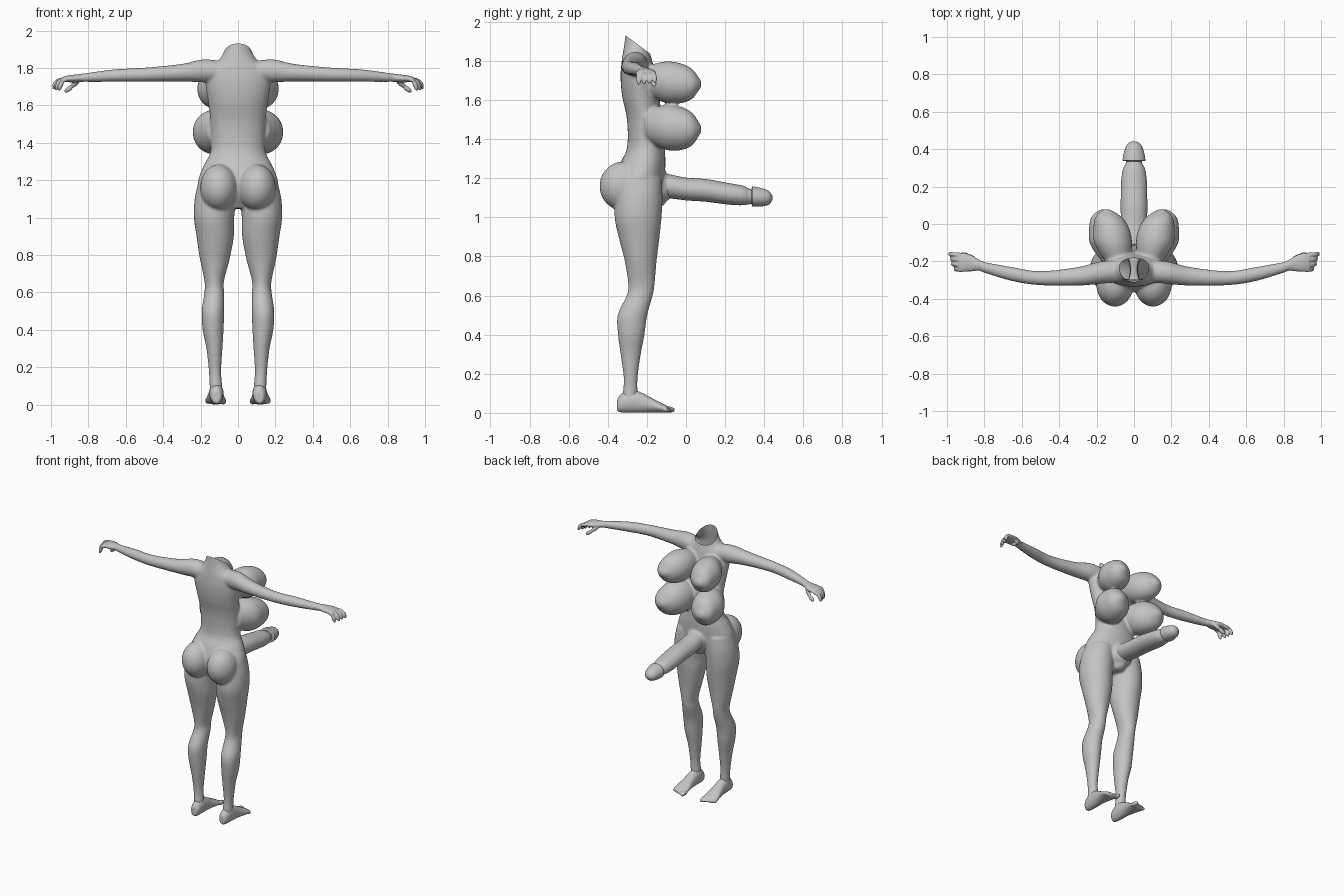
import bpy, bmesh, math
from mathutils import Vector, Matrix

cube = bpy.data.objects.get("Cube")
if cube:
    bpy.data.objects.remove(cube, do_unlink=True)

grey = bpy.data.materials.new("plain grey")
grey.use_nodes = True
GREY = (0.55, 0.55, 0.55, 1)
grey.diffuse_color = GREY
grey.node_tree.nodes["Principled BSDF"].inputs["Base Color"].default_value = GREY


def refine(rings, steps=4):
    """Smoothly interpolate between the rings of a profile."""
    v = [Vector(r) for r in rings]
    v = [v[0]] + v + [v[-1]]
    out = []
    for p, a, b, q in zip(v, v[1:], v[2:], v[3:]):
        for i in range(steps):
            t = i / steps
            out.append(a + (b - p) * (t / 2) + (p * 2 - a * 5 + b * 4 - q) * (t * t / 2)
                       + (a * 3 - p - b * 3 + q) * (t ** 3 / 2))
    return out + [v[-1]]


def loft(bm, axis, rings, sides=32):
    """Rings are (position on axis, two centre coordinates, two radii)."""
    others = [i for i in range(3) if i != axis]
    loops = []
    for pos, c, d, a, b in refine(rings):
        loop = []
        for k in range(sides):
            ang = math.tau * k / sides
            co = Vector((0, 0, 0))
            co[axis] = pos
            co[others[0]] = c + a * math.cos(ang)
            co[others[1]] = d + b * math.sin(ang)
            loop.append(bm.verts.new(co))
        loops.append(loop)
    for lo, hi in zip(loops, loops[1:]):
        for k in range(sides):
            n = (k + 1) % sides
            bm.faces.new((lo[k], lo[n], hi[n], hi[k]))
    bm.faces.new(loops[0][::-1])
    bm.faces.new(loops[-1])


def blob(bm, centre, radii):
    m = Matrix.Translation(centre) @ Matrix.Diagonal((*radii, 1))
    bmesh.ops.create_icosphere(bm, subdivisions=4, radius=1, matrix=m)


def digit(bm, points, r):
    """A finger or toe made of overlapping rounded segments."""
    for p, q in zip(points, points[1:]):
        p, q = Vector(p), Vector(q)
        turn = (q - p).to_track_quat("Z", "Y").to_matrix().to_4x4()
        size = Matrix.Diagonal((r, r, (q - p).length / 2 + r * 0.8, 1))
        bmesh.ops.create_icosphere(bm, subdivisions=3, radius=1,
                                   matrix=Matrix.Translation((p + q) / 2) @ turn @ size)


def mirror(bm):
    geo = bmesh.ops.duplicate(bm, geom=bm.verts[:] + bm.edges[:] + bm.faces[:])["geom"]
    verts = [g for g in geo if isinstance(g, bmesh.types.BMVert)]
    bmesh.ops.scale(bm, vec=(-1, 1, 1), verts=verts)


def finish(name, bm, voxel=0, smooth=0):
    """Make the object; optionally fuse its volumes and soften the joins."""
    bmesh.ops.recalc_face_normals(bm, faces=bm.faces[:])
    mesh = bpy.data.meshes.new(name)
    bm.to_mesh(mesh)
    bm.free()
    obj = bpy.data.objects.new(name, mesh)
    bpy.context.collection.objects.link(obj)
    if voxel:
        fuse = obj.modifiers.new("fuse", "REMESH")
        fuse.mode = "VOXEL"
        fuse.voxel_size = voxel
        soft = obj.modifiers.new("soften", "SMOOTH")
        soft.factor = 0.5
        soft.iterations = smooth
        bpy.context.view_layer.update()
        graph = bpy.context.evaluated_depsgraph_get()
        obj.data = bpy.data.meshes.new_from_object(obj.evaluated_get(graph))
        obj.modifiers.clear()
    obj.data.materials.clear()
    obj.data.materials.append(grey)
    for p in obj.data.polygons:
        p.use_smooth = True
    return obj


# Body: paired limbs and chest first, then the central torso
bm = bmesh.new()
loft(bm, 2, [(1.2, .11, -.235, .1, .11), (1.1, .122, -.24, .11, .12),
             (1, .128, -.245, .108, .12), (.9, .122, -.24, .1, .105),
             (.78, .124, -.232, .08, .082), (.66, .127, -.228, .052, .068),
             (.6, .127, -.237, .053, .067), (.5, .134, -.274, .06, .076),
             (.4, .133, -.28, .056, .068), (.3, .126, -.283, .043, .052),
             (.18, .123, -.283, .033, .036), (.1, .118, -.285, .034, .038),
             (.04, .117, -.285, .034, .04)])
loft(bm, 0, [(.06, -.25, 1.78, .06, .05), (.18, -.26, 1.785, .06, .062),
             (.3, -.28, 1.775, .05, .047), (.5, -.29, 1.765, .038, .037),
             (.65, -.268, 1.76, .038, .034), (.8, -.232, 1.75, .029, .025),
             (.83, -.22, 1.748, .028, .022)])
for z, x, s in ((1.686, 0, 1), (1.455, .015, 1.09)):
    loft(bm, 1, [(-.21, .085 + x, z + .015, .06 * s, .07 * s),
                 (-.11, .11 + x, z + .006, .1 * s, .105 * s),
                 (-.03, .12 + x, z, .097 * s, .103 * s),
                 (.03, .134 + x, z - .004, .076 * s, .078 * s),
                 (.063, .143 + x, z - .004, .042 * s, .036 * s),
                 (.078, .146 + x, z - .004, .018, .015)])
blob(bm, (.102, -.322, 1.16), (.1, .12, .125))
mirror(bm)
loft(bm, 2, [(1.05, 0, -.23, .1, .08), (1.12, 0, -.238, .205, .115),
             (1.2, 0, -.235, .213, .125), (1.28, 0, -.22, .183, .115),
             (1.36, 0, -.205, .146, .096), (1.5, 0, -.212, .147, .09),
             (1.62, 0, -.232, .16, .095), (1.72, 0, -.245, .175, .09),
             (1.79, 0, -.25, .165, .08), (1.84, 0, -.253, .105, .07),
             (1.89, 0, -.25, .075, .065), (1.95, 0, -.245, .068, .063),
             (2.02, 0, -.24, .066, .062)])
blob(bm, (0, -.14, 1.155), (.08, .08, .085))
blob(bm, (0, -.16, 1.09), (.045, .06, .045))
body = finish("body", bm, .007, 12)

# Slanted open neck
bm = bmesh.new()
bm.from_mesh(body.data)
faces = [f for f in bm.faces for c in [f.calc_center_median()]
         if abs(c.x) < .12 and c.z > 1.82 and c.y < -.15]
geo = set(faces)
for f in faces:
    geo.update(f.edges)
    geo.update(f.verts)
bmesh.ops.bisect_plane(bm, geom=list(geo), plane_co=(0, -.308, 1.93),
                       plane_no=(0, .6, .8), clear_outer=True)
bm.to_mesh(body.data)
bm.free()

# Hands with curled fingers
bm = bmesh.new()
loft(bm, 0, [(.78, -.238, 1.751, .026, .022), (.83, -.22, 1.748, .03, .022),
             (.87, -.21, 1.744, .044, .021), (.91, -.205, 1.742, .05, .018),
             (.94, -.205, 1.738, .046, .014)], 24)
for k, reach in enumerate((1, .99, .985, .97)):
    y = -.166 - .027 * k
    digit(bm, [(.92, y, 1.74), (reach - .03, y + .004, 1.731),
               (reach - .014, y + .006, 1.695 - .003 * k)], .0125)
digit(bm, [(.85, -.19, 1.735), (.89, -.168, 1.7), (.92, -.162, 1.677)], .0135)
mirror(bm)
finish("hands", bm, .005, 3)

# Feet with toes
bm = bmesh.new()
loft(bm, 1, [(-.352, .115, .04, .02, .03), (-.33, .115, .05, .033, .048),
             (-.28, .116, .06, .039, .059), (-.23, .117, .053, .04, .052),
             (-.18, .119, .04, .045, .039), (-.13, .12, .027, .054, .026),
             (-.095, .12, .018, .053, .017)], 24)
for k in range(5):
    x = .079 + .021 * k
    digit(bm, [(x, -.115, .021), (x, -.068 - .008 * k, .015)], .0165 if k == 0 else .0125)
mirror(bm)
finish("feet", bm, .005, 3)

# Front shaft and its rounded tip
bm = bmesh.new()
loft(bm, 1, [(-.18, 0, 1.158, .068, .066), (-.1, 0, 1.16, .068, .062),
             (0, 0, 1.145, .07, .058), (.1, 0, 1.138, .071, .058),
             (.22, 0, 1.12, .069, .055), (.29, 0, 1.112, .06, .05),
             (.33, 0, 1.106, .042, .038), (.37, 0, 1.104, .038, .034)])
loft(bm, 1, [(.335, 0, 1.107, .035, .032), (.338, 0, 1.107, .058, .05),
             (.35, 0, 1.106, .06, .051), (.39, 0, 1.102, .052, .046),
             (.425, 0, 1.1, .037, .034), (.442, 0, 1.099, .012, .011)])
finish("front_shaft", bm)
